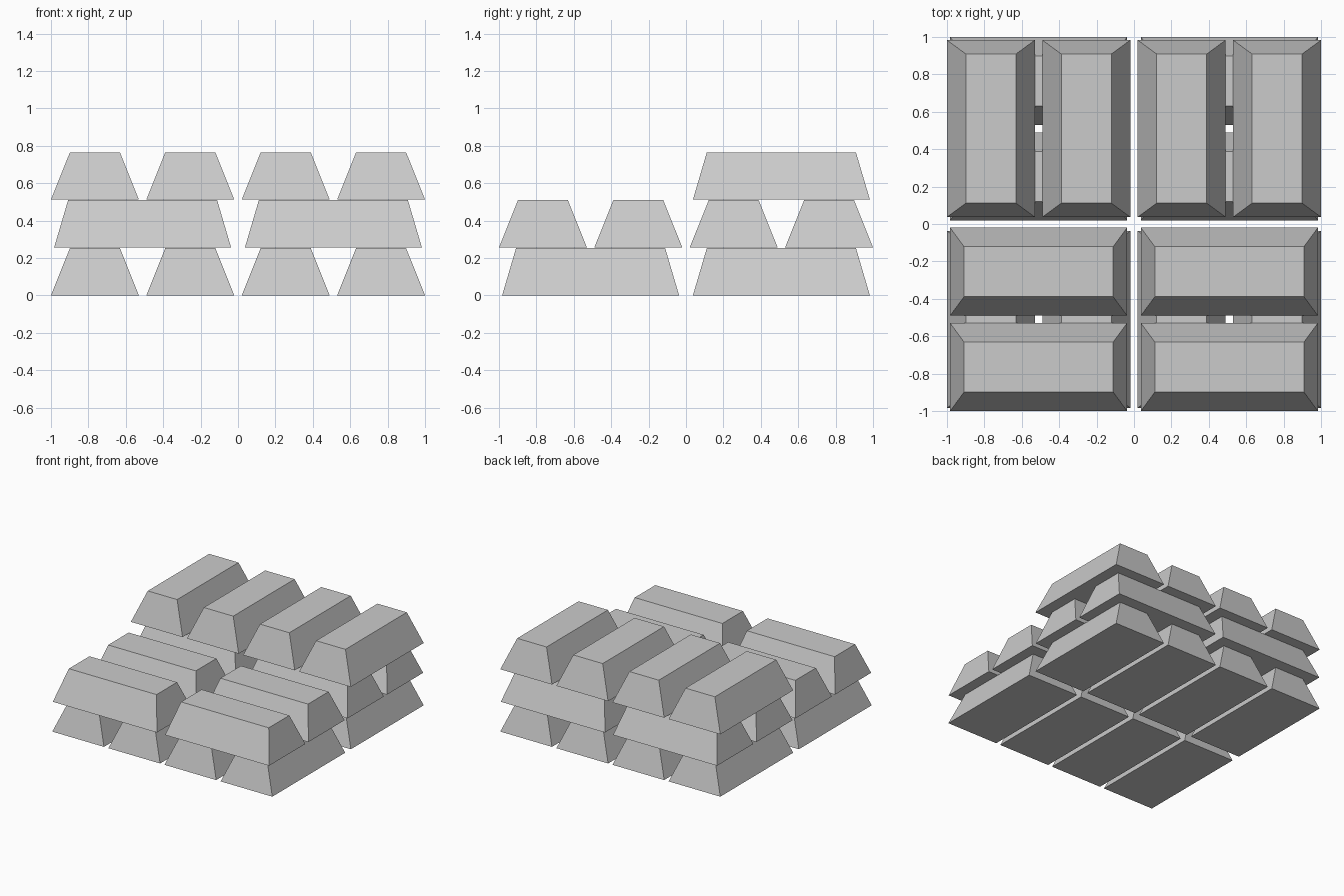
import bpy, bmesh

if "Cube" in bpy.data.objects:
    bpy.data.objects.remove(bpy.data.objects["Cube"])

BASE_W, BASE_L = 0.47, 0.946   # footprint of one bar
TOP_W, TOP_L = 0.267, 0.797    # smaller top face
HEIGHT, LAYER = 0.253, 0.256   # bar height and layer spacing
PITCH = 0.51                   # spacing of neighbouring bars


def bar_mesh():
    # Tapered ingot lying along y, base on z = 0
    bm = bmesh.new()
    bmesh.ops.create_cube(bm, size=1)
    for v in bm.verts:
        top = v.co.z > 0
        v.co.x *= TOP_W if top else BASE_W
        v.co.y *= TOP_L if top else BASE_L
        v.co.z = HEIGHT if top else 0
    mesh = bpy.data.meshes.new("bar")
    bm.to_mesh(mesh)
    bm.free()
    return mesh


def add_bar(name, x, y, layer, turned=False):
    ob = bpy.data.objects.new(name, mesh)
    ob.location = (x, y, layer * LAYER)
    if turned:
        ob.rotation_euler.z = 1.5707963
    bpy.context.collection.objects.link(ob)


mesh = bar_mesh()
across = [(i - 1.5) * PITCH for i in range(4)]
along = [-PITCH, PITCH]

for a in across:
    for b in along:
        add_bar("bottom_bar", a, b, 0)
        # Middle layer runs crosswise
        add_bar("middle_bar", b, a, 1, turned=True)
    # Top layer covers only the back half
    add_bar("top_bar", a, PITCH, 2)
